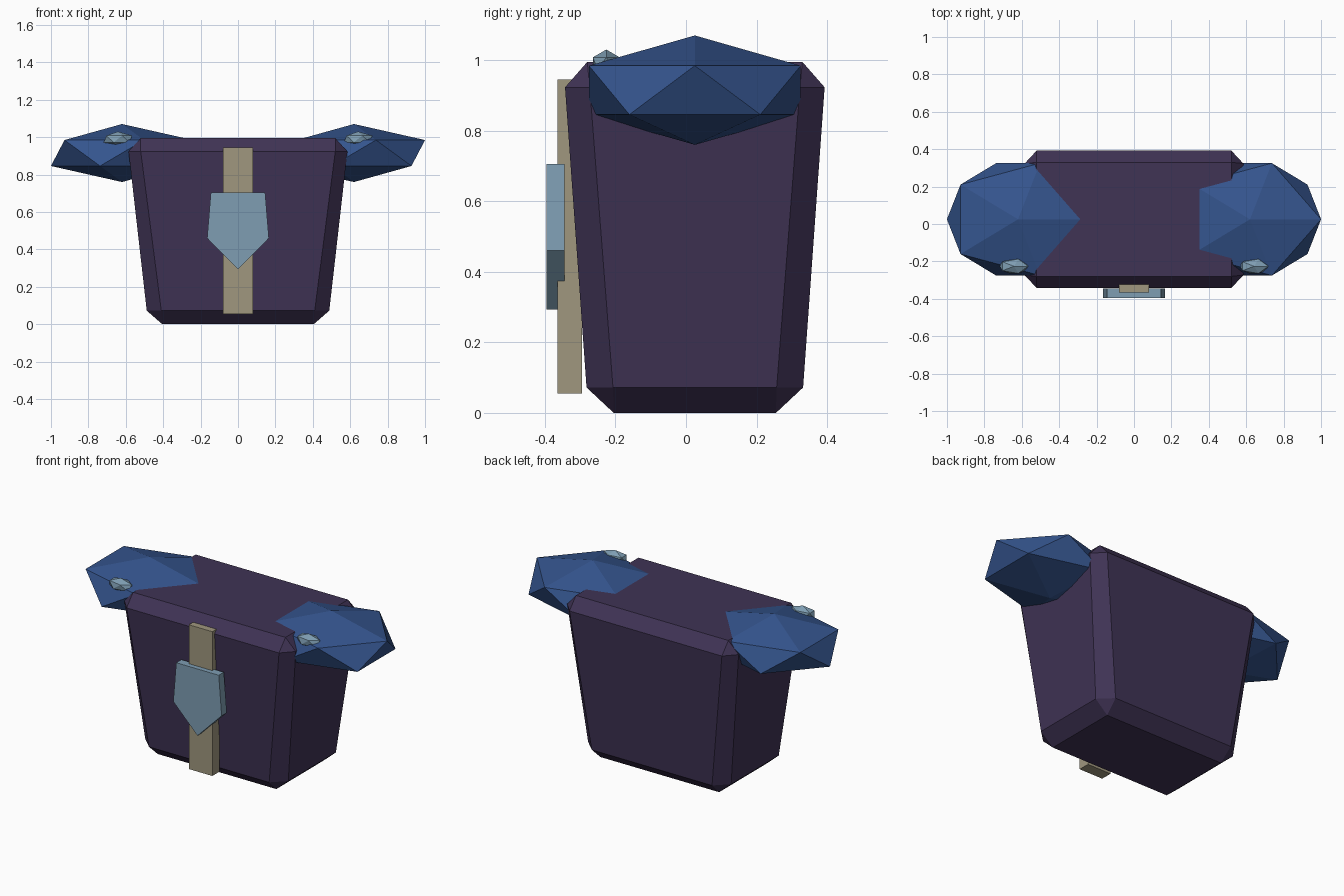
import bpy, bmesh

if "Cube" in bpy.data.objects:
    bpy.data.objects.remove(bpy.data.objects["Cube"])


def material(name, rgb):
    m = bpy.data.materials.new(name)
    m.diffuse_color = (*rgb, 1)
    m.use_nodes = True
    m.node_tree.nodes["Principled BSDF"].inputs["Base Color"].default_value = m.diffuse_color
    return m


PURPLE = material("dark_purple", (0.05, 0.033, 0.09))
BLUE = material("blue", (0.035, 0.09, 0.27))
TAN = material("tan", (0.35, 0.31, 0.21))
STEEL = material("pale_steel", (0.21, 0.34, 0.45))


def finish(name, bm, mat):
    bmesh.ops.recalc_face_normals(bm, faces=bm.faces)
    mesh = bpy.data.meshes.new(name)
    bm.to_mesh(mesh)
    bm.free()
    mesh.materials.append(mat)
    ob = bpy.data.objects.new(name, mesh)
    bpy.context.collection.objects.link(ob)
    return ob


def hull(name, points, mat):
    bm = bmesh.new()
    for p in points:
        bm.verts.new(p)
    bmesh.ops.convex_hull(bm, input=bm.verts)
    bmesh.ops.dissolve_limit(bm, angle_limit=0.06, verts=bm.verts, edges=bm.edges)
    return finish(name, bm, mat)


def faceted_ball(name, centre, radii, mat):
    bm = bmesh.new()
    bmesh.ops.create_icosphere(bm, subdivisions=1, radius=1)
    bmesh.ops.scale(bm, vec=radii, verts=bm.verts)
    bmesh.ops.translate(bm, vec=centre, verts=bm.verts)
    return finish(name, bm, mat)


# Tapered chest with chamfered edges: (half x, half y, z) for one corner
YC = 0.025
corner = [(0.405, 0.23, 0), (0.41, 0.307, 0.072), (0.488, 0.232, 0.072),
          (0.52, 0.368, 0.923), (0.585, 0.298, 0.923), (0.52, 0.305, 0.995)]
hull("chest", [(sx * x, YC + sy * y, z) for x, y, z in corner
               for sx in (-1, 1) for sy in (-1, 1)], PURPLE)

# Shoulder pads and their studs
for side, s in (("left", -1), ("right", 1)):
    faceted_ball(side + "_shoulder_pad", (s * 0.62, YC, 0.915),
                 (0.425, 0.353, 0.155), BLUE)
    faceted_ball(side + "_shoulder_stud", (s * 0.642, -0.226, 0.99),
                 (0.085, 0.045, 0.04), STEEL)

# Front strap
hull("front_strap", [(x, y, z) for x in (-0.08, 0.08)
                     for y in (-0.365, -0.295) for z in (0.055, 0.945)], TAN)

# Pointed chest plate
outline = [(-0.145, 0.705), (0.145, 0.705), (0.165, 0.46), (0, 0.293), (-0.165, 0.46)]
hull("chest_plate", [(x, y, z) for x, z in outline for y in (-0.395, -0.345)], STEEL)
